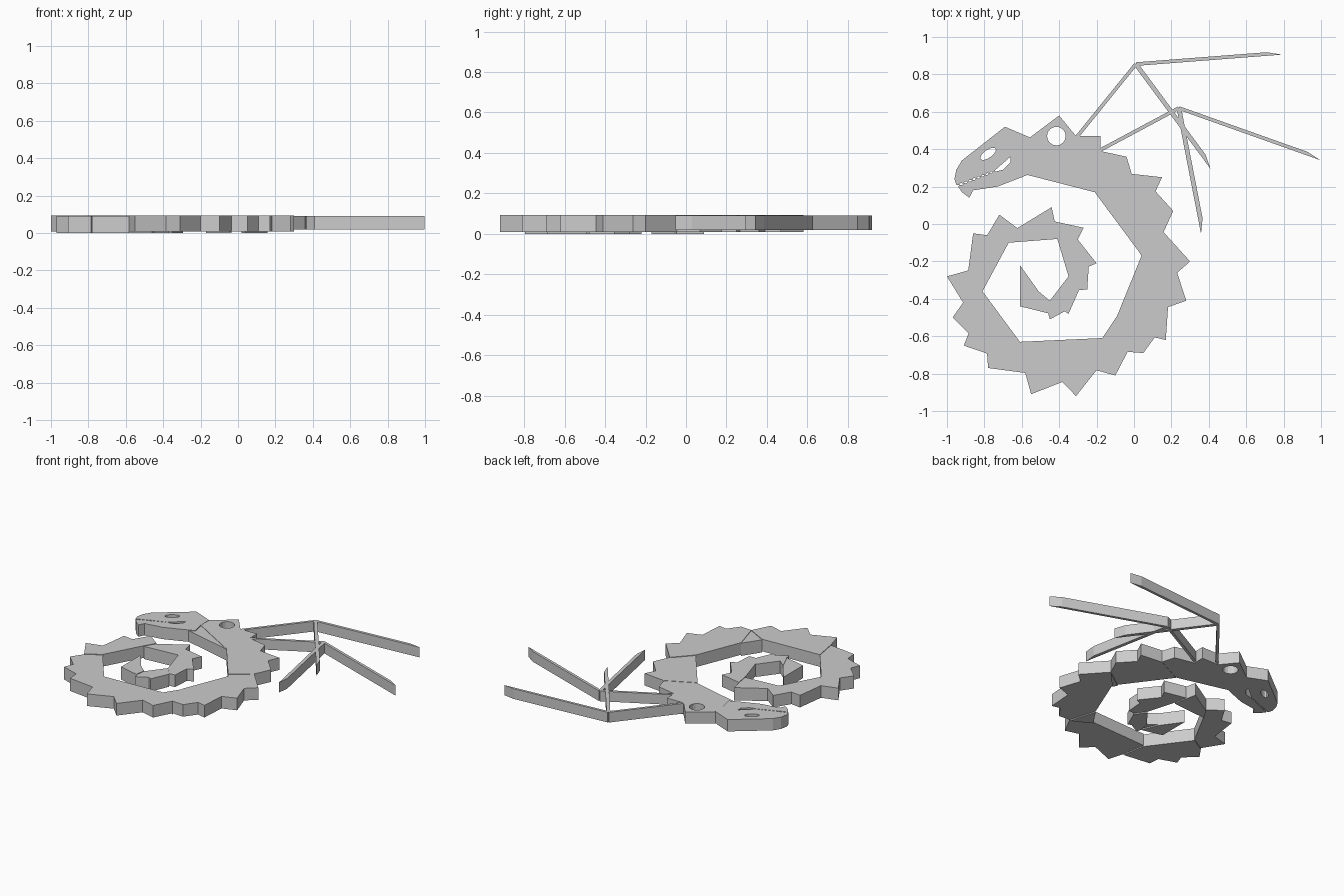
import bpy
import bmesh
from math import sin, cos, pi
from mathutils import Vector

default_cube = bpy.data.objects.get("Cube")
if default_cube:
    bpy.data.objects.remove(default_cube, do_unlink=True)

# One plain grey for the whole figure
grey = bpy.data.materials.new("plain_grey")
grey.use_nodes = True
grey.diffuse_color = (0.6, 0.6, 0.6, 1)
grey.node_tree.nodes["Principled BSDF"].inputs["Base Color"].default_value = grey.diffuse_color


def slab(name, outline, bottom=0.01, top=0.092, holes=()):
    """Extrude a flat outline, given in hundredths, between two heights."""
    curve = bpy.data.curves.new(name + "_profile", "CURVE")
    curve.dimensions = "2D"
    curve.fill_mode = "BOTH"
    curve.extrude = (top - bottom) / 2
    for loop in (outline, *holes):
        spline = curve.splines.new("POLY")
        spline.points.add(len(loop) - 1)
        for point, (x, y) in zip(spline.points, loop):
            point.co = (x / 100, y / 100, 0, 1)
        spline.use_cyclic_u = True
    helper = bpy.data.objects.new(name + "_helper", curve)
    bpy.context.collection.objects.link(helper)
    bpy.context.view_layer.update()
    evaluated = helper.evaluated_get(bpy.context.evaluated_depsgraph_get())
    mesh = bpy.data.meshes.new_from_object(evaluated)
    bpy.data.objects.remove(helper, do_unlink=True)
    bpy.data.curves.remove(curve)

    # Weld the walls to the caps and lift the slab to its height
    bm = bmesh.new()
    bm.from_mesh(mesh)
    bmesh.ops.remove_doubles(bm, verts=bm.verts, dist=0.0001)
    bmesh.ops.translate(bm, verts=bm.verts, vec=(0, 0, (top + bottom) / 2))
    bmesh.ops.recalc_face_normals(bm, faces=bm.faces)
    for face in bm.faces:
        face.smooth = False
    bm.to_mesh(mesh)
    bm.free()
    mesh.name = name
    mesh.materials.clear()
    mesh.materials.append(grey)
    part = bpy.data.objects.new(name, mesh)
    bpy.context.collection.objects.link(part)


def left_of(vector):
    """The vector turned a quarter turn to its left."""
    return Vector((-vector.y, vector.x))


def ellipse(centre, along, ratio, sides=16):
    """Closed loop for an opening; along is its long half axis."""
    along = Vector(along)
    across = left_of(along) * ratio
    angles = [2 * pi * i / sides for i in range(sides)]
    return [Vector(centre) + along * cos(a) + across * sin(a) for a in angles]


def zigzag(start, end, teeth, size):
    """Row of pointed teeth along a line."""
    start, end = Vector(start), Vector(end)
    step = (end - start) / (2 * teeth)
    side = left_of(step).normalized() * size
    return [start + step * i + side * (i % 2) for i in range(2 * teeth + 1)]


def wing_bone(name, start, end, width=1.9, bevel=8):
    """Thin bar with a slanted tip, shorter on its left side."""
    start, end = Vector(start), Vector(end)
    along = (end - start).normalized()
    side = left_of(along) * width / 2
    slab(name, [start - side, end - side, end + side - along * bevel, start + side],
         bottom=0.018, top=0.09)


# Coiled body: corners of its inner edge and tips of its scales, tail to chest
corners = [(-61, -22), (-51, -36), (-45, -41), (-35, -28), (-41, -8), (-67, -10),
           (-81, -36), (-61, -63), (-17, -61), (-9, -49), (4, -17), (2, -14), (-21, 17)]
tips = [(-61, -44), (-45, -51), (-35, -48), (-25, -35), (-20, -21), (-27, -2),
        (-44, 9), (-72, 5), (-86, -5), (-100, -28), (-97, -50), (-91, -65),
        (-78, -77), (-55, -91), (-31, -92), (-10, -81), (5, -69), (17, -62),
        (28, -41), (30, -20), (21, 7), (15, 25), (-4, 36)]
corners = [Vector(c) for c in corners]
tips = [Vector(t) for t in tips]

# Each scale runs back to a notch just before the next tip, deeper along the body
ridge = [tips[0]]
for i, (tip, following) in enumerate(zip(tips, tips[1:])):
    edge = following - tip
    reach = max(0.68, 0.88 - 0.03 * i)
    depth = min(0.3, 0.15 + 0.025 * i)
    ridge += [tip + edge * reach + left_of(edge) * depth, following]

# Split the coil into segments, from every inner corner to its nearest notch
cuts = [0]
for corner in corners[1:]:
    notches = range(max(1, cuts[-1]), len(ridge), 2)
    cuts.append(min(notches, key=lambda n: (ridge[n] - corner).length))
for i in range(len(corners) - 1):
    step = 0.004 * (i % 2)
    slab(f"body_segment_{i + 1}", ridge[cuts[i]:cuts[i + 1] + 1] + [corners[i + 1], corners[i]],
         bottom=2 * step, top=0.09 + step)

# Neck with its crest and round opening, and the throat wedge below it
throat_front, throat_top, chest_corner = (-60, 27), (-55, 37), (-21, 17)
slab("neck", [throat_top, chest_corner, ridge[-2], ridge[-1], (-18, 39), (-18, 47),
              (-31, 47), (-40, 58), (-56, 46)],
     holes=[ellipse((-41.5, 47), (5, 0), 1)])
slab("throat", [throat_front, chest_corner, throat_top], top=0.089)

# Head: skull, toothed mouth slot, then the lower jaw
skull = [(-53, 28), throat_top, (-55, 46), (-69, 52), (-92, 34), (-95, 29), (-96, 24)]
upper_teeth = zigzag((-95, 21), (-74, 29), teeth=9, size=-0.7)
mouth_corner = [(-66, 36), (-66, 33), (-70, 29)]
lower_teeth = zigzag((-74, 28), (-94, 20), teeth=9, size=-0.5)
jaw = [(-92, 17), (-88, 14), (-86, 18), (-73, 20), (-60, 25)]
slab("head", skull + upper_teeth + mouth_corner + lower_teeth + jaw, top=0.094,
     holes=[ellipse((-78, 37.5), (4, 2.8), 0.43)])

# Two wing frames: arm, long finger and short finger each
wings = {
    "rear_wing": ((-31, 46), (1, 85.5), (79, 91.5), (42, 30)),
    "front_wing": ((-19, 39), (24, 62), (100, 35), (37, -5)),
}
for name, (root, elbow, long_tip, short_tip) in wings.items():
    wing_bone(name + "_arm", root, elbow, bevel=0)
    wing_bone(name + "_long_finger", elbow, long_tip)
    wing_bone(name + "_short_finger", elbow, short_tip, width=2.4)
